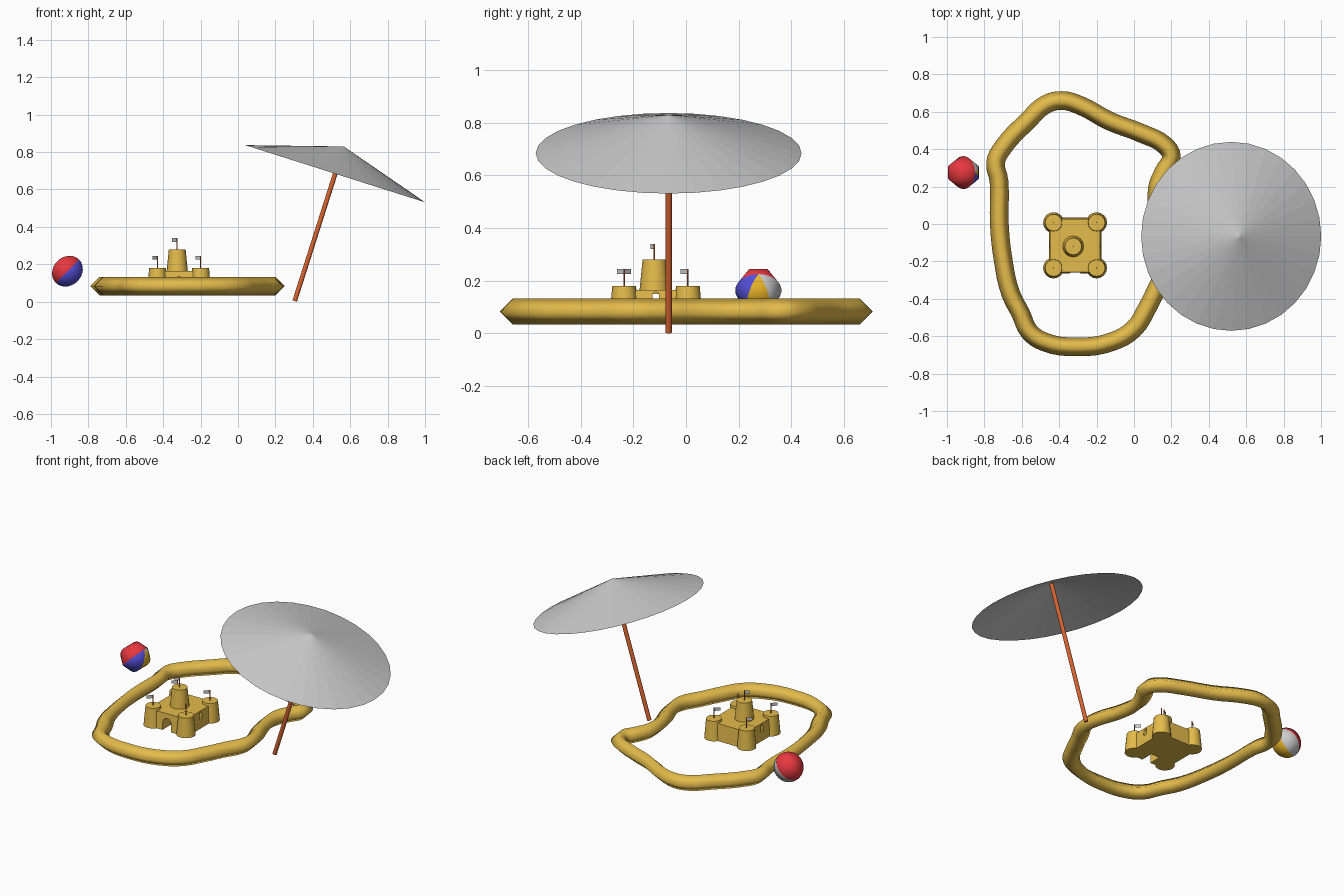
import bpy, bmesh, math
from mathutils import Vector, Matrix

if "Cube" in bpy.data.objects:
    bpy.data.objects.remove(bpy.data.objects["Cube"])


def material(name, rgb):
    m = bpy.data.materials.new(name)
    m.diffuse_color = (*rgb, 1)
    m.use_nodes = True
    m.node_tree.nodes["Principled BSDF"].inputs["Base Color"].default_value = m.diffuse_color
    return m


SAND = material("sand", (0.78, 0.5, 0.07))
WOOD = material("orange_wood", (0.7, 0.13, 0.03))
RED = material("red", (0.8, 0.04, 0.05))
BLUE = material("blue", (0.09, 0.08, 0.7))
YELLOW = material("yellow", (0.8, 0.45, 0.02))
WHITE = material("white", (0.8, 0.8, 0.8))


def add_mesh(name, bm, mats=(), smooth=None):
    me = bpy.data.meshes.new(name)
    bm.to_mesh(me)
    bm.free()
    ob = bpy.data.objects.new(name, me)
    bpy.context.collection.objects.link(ob)
    for m in mats:
        me.materials.append(m)
    if smooth:
        bpy.ops.object.select_all(action='DESELECT')
        bpy.context.view_layer.objects.active = ob
        ob.select_set(True)
        bpy.ops.object.shade_smooth_by_angle(angle=math.radians(smooth))
    return ob


def cone(name, start, end, r1, r2, sides, mats=(), caps=True, smooth=35):
    a, b = Vector(start), Vector(end)
    axis = b - a
    bm = bmesh.new()
    rot = axis.to_track_quat('Z', 'Y').to_matrix().to_4x4()
    bmesh.ops.create_cone(bm, cap_ends=caps, segments=sides, radius1=r1, radius2=r2,
                          depth=axis.length, matrix=Matrix.Translation((a + b) / 2) @ rot)
    return add_mesh(name, bm, mats, smooth)


def arch_cutter(name, width, spring, z0, length, matrix):
    # arched outline in xz, extruded along y
    r = width / 2
    pts = [(-r, z0)] + [(-r * math.cos(math.pi * i / 8), spring + r * math.sin(math.pi * i / 8))
                        for i in range(9)] + [(r, z0)]
    bm = bmesh.new()
    f = bm.faces.new([bm.verts.new((x, -length / 2, z)) for x, z in pts])
    ext = bmesh.ops.extrude_face_region(bm, geom=[f])
    bmesh.ops.translate(bm, vec=(0, length, 0),
                        verts=[v for v in ext['geom'] if isinstance(v, bmesh.types.BMVert)])
    bmesh.ops.recalc_face_normals(bm, faces=bm.faces)
    bm.transform(matrix)
    ob = add_mesh(name, bm)
    ob.hide_render = True
    ob.hide_viewport = True
    return ob


# sand wall: closed path with a diamond section
path = [(-.74, .33), (-.70, .41), (-.57, .55), (-.47, .64), (-.385, .66), (-.29, .635), (-.13, .55),
        (.04, .485), (.165, .42), (.2, .36), (.16, .28), (.125, .19), (.135, .05), (.185, -.11),
        (.19, -.21), (.13, -.33), (.07, -.45), (0, -.56), (-.12, -.63), (-.3, -.657), (-.48, -.63),
        (-.56, -.575), (-.605, -.48), (-.66, -.37), (-.7, -.19), (-.72, 0), (-.722, .23)]
curve = bpy.data.curves.new("sand_wall", 'CURVE')
curve.dimensions = '3D'
curve.bevel_depth = 0.05
curve.bevel_resolution = 0
curve.resolution_u = 4
curve.materials.append(SAND)
spline = curve.splines.new('BEZIER')
spline.bezier_points.add(len(path) - 1)
for p, (x, y) in zip(spline.bezier_points, path):
    p.co = (x, y, 0.083)
    p.handle_left_type = p.handle_right_type = 'AUTO'
spline.use_cyclic_u = True
spline.use_smooth = True
bpy.context.collection.objects.link(bpy.data.objects.new("sand_wall", curve))

# castle block with gate and windows
CX, CY, BASE = -.315, -.115, .058
bm = bmesh.new()
bmesh.ops.create_cube(bm, size=1, matrix=Matrix.Translation((CX, CY, (BASE + .165) / 2))
                      @ Matrix.Diagonal((.28, .30, .165 - BASE, 1)))
for v in bm.verts:
    if v.co.z > .1:
        v.co.x = CX + (v.co.x - CX) * .95
        v.co.y = CY + (v.co.y - CY) * .95
block = add_mesh("castle_walls", bm, [SAND])
gate = arch_cutter("gate_cutter", .06, .105, 0, .16, Matrix.Translation((CX, CY - .15, 0)))
window = arch_cutter("window_cutter", .025, .145, .115, .6,
                     Matrix.Translation((CX, CY, 0)) @ Matrix.Rotation(math.pi / 2, 4, 'Z'))
for cutter in (gate, window):
    mod = block.modifiers.new(cutter.name, 'BOOLEAN')
    mod.operation = 'DIFFERENCE'
    mod.solver = 'EXACT'
    mod.object = cutter


def flag(name, x, y, z, height, dx, dy):
    cone(name + "_pole", (x, y, z), (x, y, z + height), .003, .003, 6, [WOOD])
    b = bmesh.new()
    top = z + height
    b.faces.new([b.verts.new(c) for c in ((x, y, top), (x + dx, y + dy, top),
                                          (x + dx, y + dy, top - .02), (x, y, top - .02))])
    add_mesh(name, b)


# corner towers and keep, each with a flag
for i, (x, y, dy) in enumerate([(-.43, -.235, -.027), (-.2, -.235, .027),
                                (-.2, .007, -.027), (-.43, .007, -.02)]):
    cone(f"corner_tower_{i}", (x, y, BASE), (x, y, .18), .056, .045, 16, [SAND])
    flag(f"tower_flag_{i}", x, y, .175, .07, -.027, dy)
KX, KY = -.325, -.12
cone("keep", (KX, KY, .15), (KX, KY, .28), .058, .045, 16, [SAND])
flag("keep_flag", KX, KY, .275, .065, -.027, -.015)

# parasol: tilted pole and open canopy
tilt = Vector((.303, 0, .953)).normalized()
apex = Vector((.566, -.066, .83))
cone("parasol_pole", apex - tilt * .867, apex - tilt * .01, .0125, .0125, 12, [WOOD])
cone("parasol_canopy", apex - tilt * .153, apex, .505, 0, 32, caps=False, smooth=None)

# beach ball: six wedges about a tilted axis
bm = bmesh.new()
bmesh.ops.create_uvsphere(bm, u_segments=6, v_segments=16, radius=.088)
wedge = [2, 3, 0, 0, 0, 1]    # counted upward from the outer lower side
order = {2: 3, 3: 2}
for f in bm.faces:
    c = f.calc_center_median()
    k = int((math.atan2(c.y, c.x) % math.tau) / (math.pi / 3)) % 6
    f.material_index = [3, 0, 0, 0, 1, 2][k]
ex, ey = Vector((.707, 0, -.707)), Vector((0, 1, 0))
ez = ex.cross(ey)
bm.transform(Matrix.Translation((-.912, .275, .163)) @ Matrix((ex, ey, ez)).transposed().to_4x4())
add_mesh("beach_ball", bm, [RED, BLUE, YELLOW, WHITE], 80)
